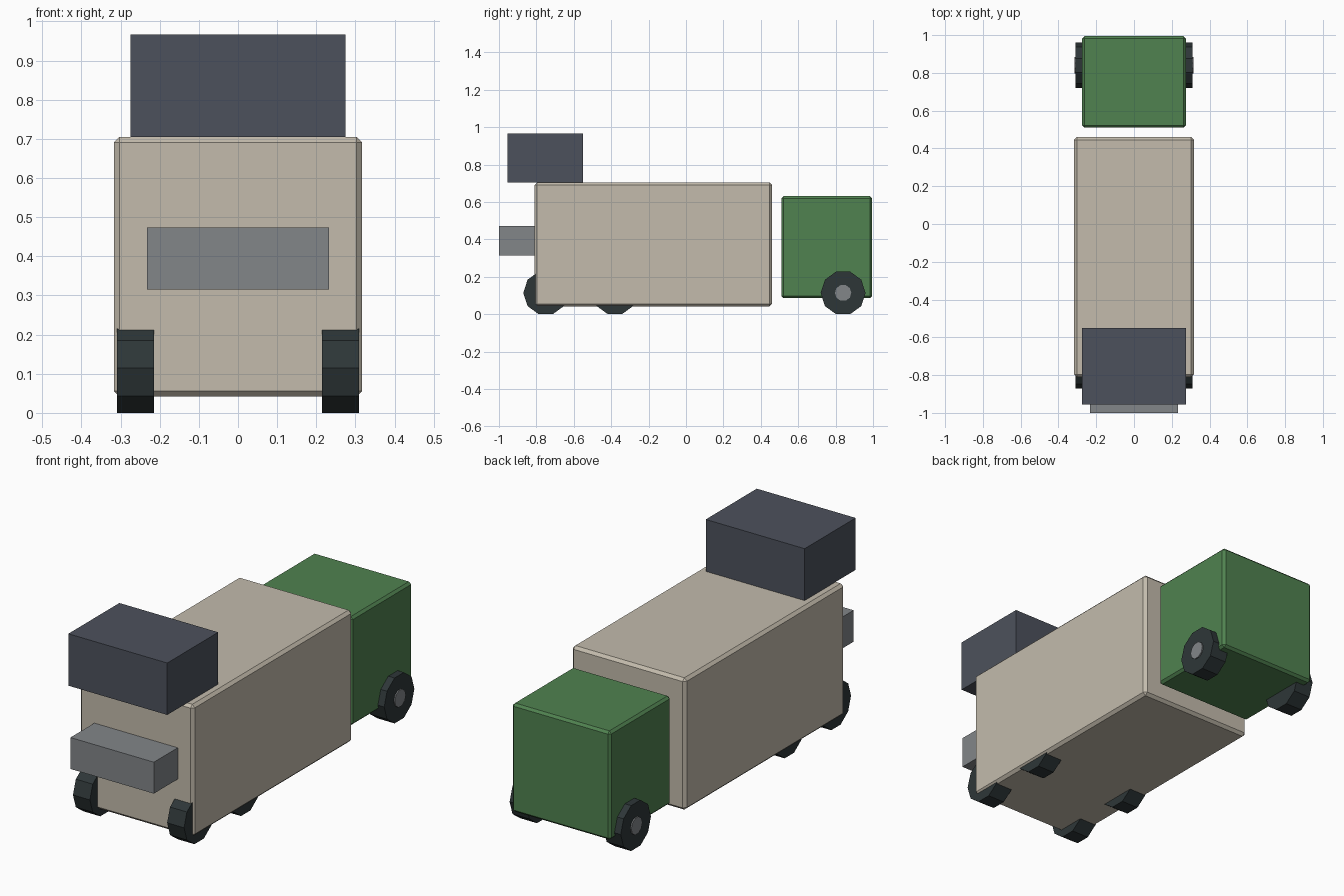
import bpy
import math

old = bpy.data.objects.get("Cube")
if old:
    bpy.data.objects.remove(old, do_unlink=True)


def material(name, rgb):
    m = bpy.data.materials.new(name)
    m.use_nodes = True
    m.diffuse_color = (*rgb, 1)
    m.node_tree.nodes["Principled BSDF"].inputs["Base Color"].default_value = (*rgb, 1)
    return m


beige = material("beige paint", (0.546, 0.497, 0.413))
green = material("green paint", (0.08, 0.223, 0.08))
slate = material("dark slate", (0.073, 0.083, 0.107))
steel = material("grey steel", (0.223, 0.238, 0.25))
rubber = material("black rubber", (0.027, 0.037, 0.039))


def box(name, half_width, y, z, mat, chamfer=0):
    """Box centred on x, spanning the y and z ranges."""
    bpy.ops.mesh.primitive_cube_add(
        size=1, location=(0, (y[0] + y[1]) / 2, (z[0] + z[1]) / 2))
    ob = bpy.context.object
    ob.name = name
    ob.scale = (2 * half_width, y[1] - y[0], z[1] - z[0])
    bpy.ops.object.transform_apply(location=False, rotation=False, scale=True)
    ob.data.materials.append(mat)
    if chamfer:
        bevel = ob.modifiers.new("chamfer", "BEVEL")
        bevel.width = chamfer
        bevel.segments = 1
    return ob


def disc(name, radius, x, y, z, width, mat):
    """Ten-sided cylinder along x, flat on the ground."""
    bpy.ops.mesh.primitive_cylinder_add(
        vertices=10, radius=radius, depth=width, location=(x, y, z),
        rotation=(0, math.pi / 2, 0))
    ob = bpy.context.object
    ob.name = name
    # turn so that corners point along y and flats face up and down
    for v in ob.data.vertices:
        v.co.x, v.co.y = -v.co.y, v.co.x
    ob.data.materials.append(mat)
    ys = [v.co.y for v in ob.data.vertices]
    if max(ys) < radius * 0.99:
        step = math.pi / 10
        c, s = math.cos(step), math.sin(step)
        for v in ob.data.vertices:
            px, py = v.co.x, v.co.y
            v.co.x, v.co.y = c * px - s * py, s * px + c * py
    return ob


# Main hull, rear section and front boxes
box("cargo_body", 0.317, (-0.81, 0.46), (0.042, 0.705), beige, 0.014)
box("rear_cabin", 0.274, (0.51, 0.995), (0.086, 0.632), green, 0.012)
box("roof_box", 0.275, (-0.955, -0.55), (0.705, 0.966), slate)
box("front_bumper", 0.232, (-1.0, -0.8), (0.315, 0.473), steel)

# Three axles of wheels with hubs
R = 0.12
height = R * math.cos(math.pi / 10)
for axle, y in (("front", -0.75), ("middle", -0.38), ("rear", 0.84)):
    for side, sx in (("left", 1), ("right", -1)):
        disc(f"{axle}_{side}_wheel", R, sx * 0.262, y, height, 0.094, rubber)
        disc(f"{axle}_{side}_hub", 0.044, sx * 0.3, y, height, 0.03, steel)
